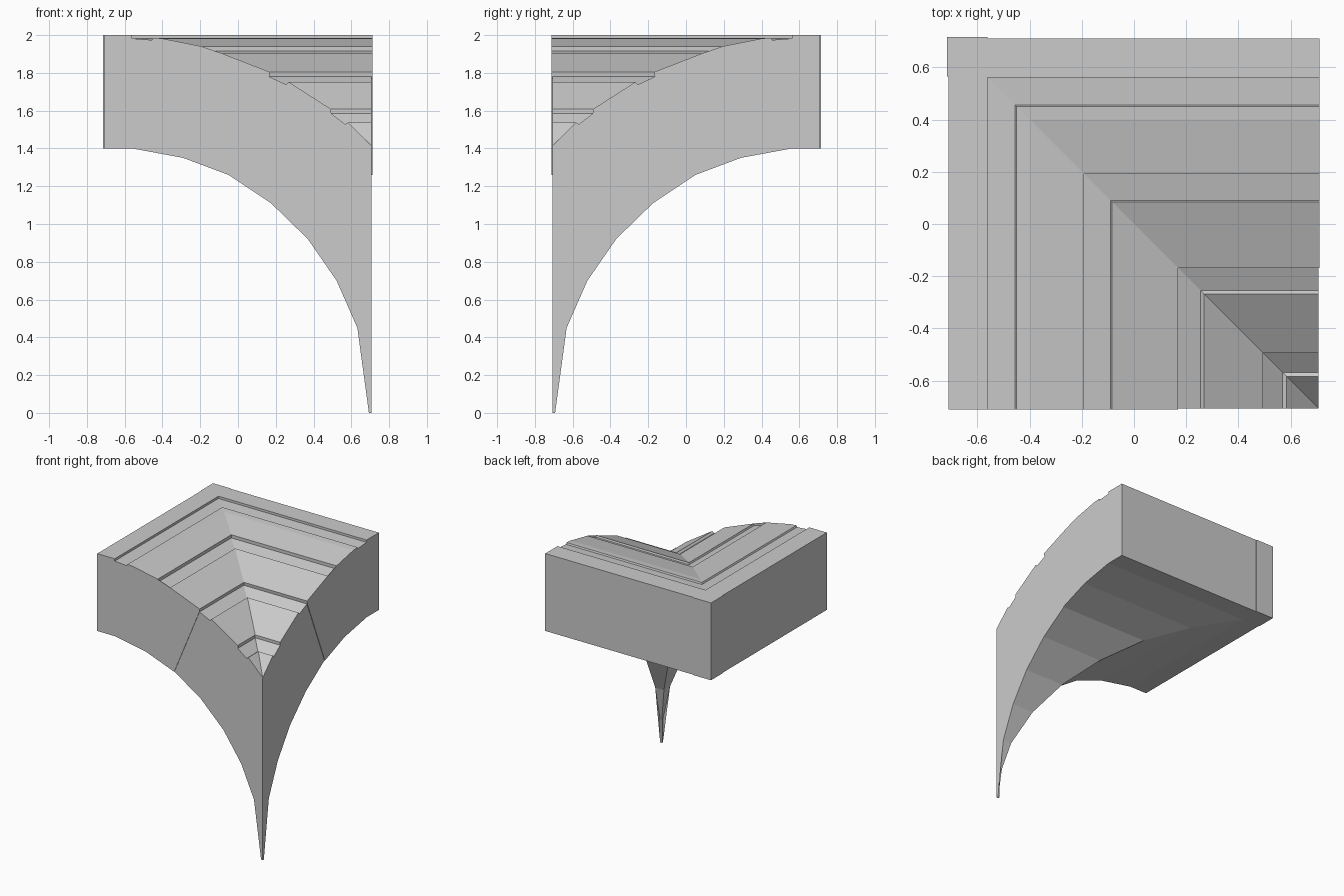
import bpy, bmesh

old = bpy.data.objects.get("Cube")
if old:
    bpy.data.objects.remove(old)

stone = bpy.data.materials.new("grey stone")
stone.use_nodes = True
GREY = (0.6, 0.6, 0.6, 1)
stone.diffuse_color = GREY
stone.node_tree.nodes["Principled BSDF"].inputs["Base Color"].default_value = GREY

AXIS = 0.707  # the vault springs from the corner (AXIS, -AXIS)


def finish(name, bm):
    bmesh.ops.remove_doubles(bm, verts=bm.verts, dist=0.0005)
    bmesh.ops.recalc_face_normals(bm, faces=bm.faces)
    mesh = bpy.data.meshes.new(name)
    bm.to_mesh(mesh)
    bm.free()
    mesh.materials.append(stone)
    bpy.context.collection.objects.link(bpy.data.objects.new(name, mesh))


def mitred_sweep(name, profile, end):
    """Sweep an (x, z) profile along both arms of a mitred corner."""
    bm = bmesh.new()
    rows = []
    for x, z in profile:
        spots = [(x, -end), (x, -x), (end, -x)]
        rows.append([bm.verts.new((px, py, z)) for px, py in spots])
    for a, b in zip(rows, rows[1:] + rows[:1]):
        if a[0].co.x == b[0].co.x == end:
            continue  # the inner edge is a single line
        for i in (0, 1):
            bm.faces.new((a[i], a[i + 1], b[i + 1], b[i]))
    for i in (0, 2):
        bm.faces.new([r[i] for r in rows])
    bmesh.ops.triangulate(bm, faces=[f for f in bm.faces if len(f.verts) > 4])
    finish(name, bm)


# Lower courses: thin foot, curved underside, stepped back
mitred_sweep("lower_vault", [
    (AXIS, 0), (0.693, 0), (0.693, 0.18), (0.632, 0.45), (0.522, 0.7),
    (0.37, 0.92), (0.175, 1.11), (-0.05, 1.26),
    (0.165, 1.78), (0.255, 1.738), (0.268, 1.752), (0.493, 1.608),
    (0.493, 1.585), (0.568, 1.528), (0.583, 1.538), (AXIS, 1.415)], AXIS)

# Upper courses: shallow steps and flat rim
mitred_sweep("upper_vault", [
    (-0.05, 1.26), (-0.29, 1.35), (-0.56, 1.4), (-0.71, 1.4), (-0.71, 2),
    (-0.56, 2), (-0.56, 1.982), (-0.455, 1.974), (-0.45, 1.986),
    (-0.4, 1.982), (-0.192, 1.94), (-0.192, 1.915), (-0.09, 1.89),
    (-0.085, 1.903), (0.168, 1.805), (0.165, 1.78)], 0.711)

# Slightly proud block at the outer corner
bm = bmesh.new()
bmesh.ops.create_cube(bm, size=1)
for v in bm.verts:
    v.co.x = -0.715 if v.co.x < 0 else -0.56
    v.co.y = 0.715 if v.co.y > 0 else 0.565
    v.co.z = 2 if v.co.z > 0 else 1.4
finish("corner_block", bm)
